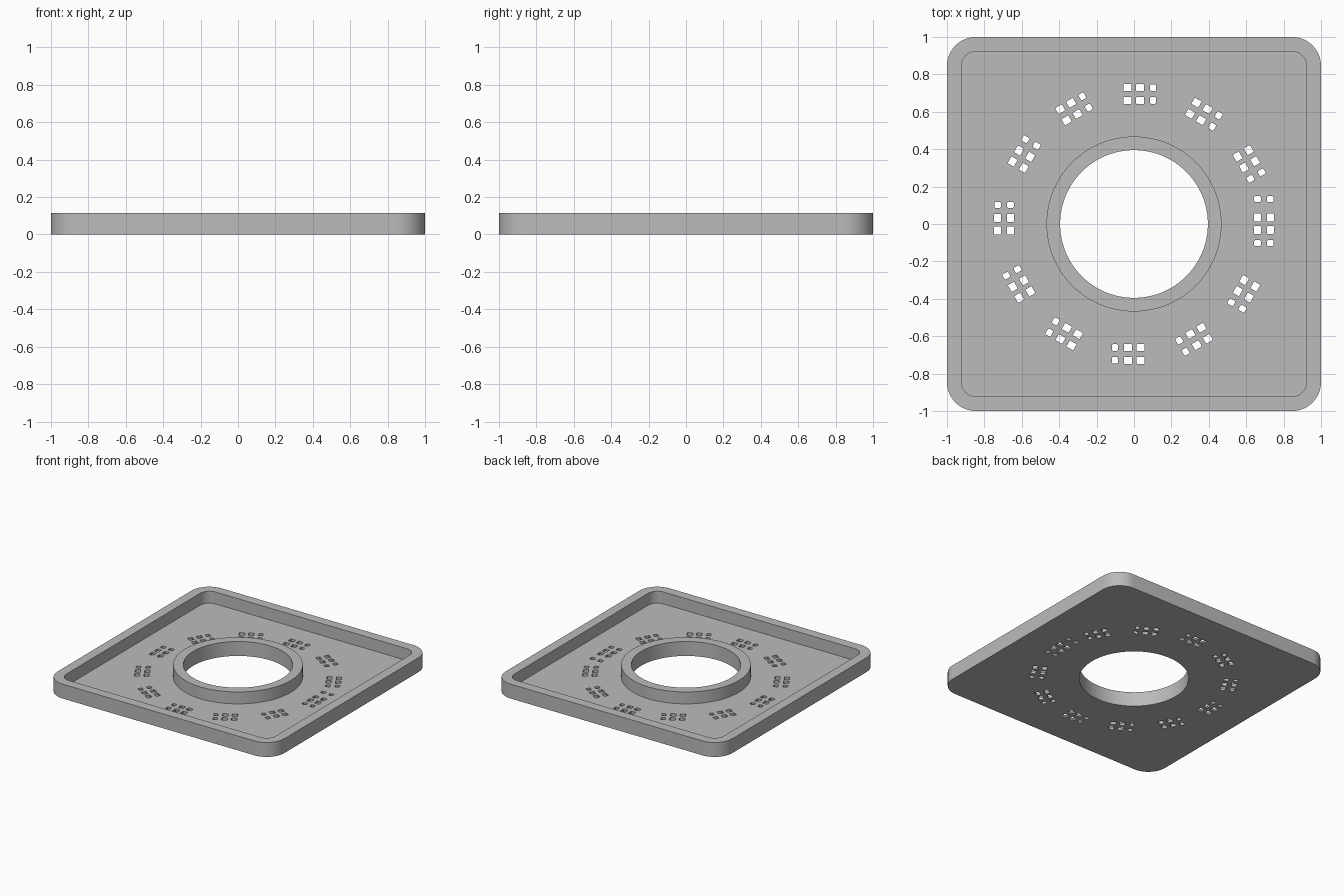
import bpy, bmesh
from math import sin, cos, pi, radians
from mathutils import Vector, Matrix

if "Cube" in bpy.data.objects:
    bpy.data.objects.remove(bpy.data.objects["Cube"])

HEIGHT = 0.115
FLOOR = 0.02


def rounded_rect(half_x, half_y, radius, steps):
    """Counter-clockwise outline of a rectangle with rounded corners."""
    points = []
    for i, (sx, sy) in enumerate([(1, 1), (-1, 1), (-1, -1), (1, -1)]):
        corner = Vector((sx * (half_x - radius), sy * (half_y - radius)))
        for k in range(steps + 1):
            a = (i + k / steps) * pi / 2
            points.append(corner + radius * Vector((cos(a), sin(a))))
    return points


def circle(radius, sides=96):
    return [radius * Vector((cos(2 * pi * i / sides), sin(2 * pi * i / sides)))
            for i in range(sides)]


def extruded(name, loops, z0, z1):
    """Solid from an outer outline and inner hole outlines."""
    bm = bmesh.new()
    for loop in loops:
        verts = [bm.verts.new((p.x, p.y, z0)) for p in loop]
        for a, b in zip(verts, verts[1:] + verts[:1]):
            bm.edges.new((a, b))
    bmesh.ops.triangle_fill(bm, edges=bm.edges[:], use_beauty=True)
    top = bmesh.ops.extrude_face_region(bm, geom=bm.faces[:], use_keep_orig=True)
    moved = [g for g in top["geom"] if isinstance(g, bmesh.types.BMVert)]
    bmesh.ops.translate(bm, verts=moved, vec=(0, 0, z1 - z0))
    bmesh.ops.recalc_face_normals(bm, faces=bm.faces[:])
    mesh = bpy.data.meshes.new(name)
    bm.to_mesh(mesh)
    bm.free()
    obj = bpy.data.objects.new(name, mesh)
    bpy.context.collection.objects.link(obj)
    return obj


# Small slots: two square pairs and one narrower pair per cluster
big_slot = rounded_rect(0.021, 0.019, 0.003, 1)
small_slot = rounded_rect(0.016, 0.018, 0.007, 2)


def slot_pair(outline, along, angle):
    turn = Matrix.Rotation(-angle, 2)
    return [[turn @ (p + Vector((along, r))) for p in outline] for r in (0.66, 0.729)]


slots = []
for i in range(12):
    angle = radians(30 * i)
    slots += slot_pair(big_slot, -0.035, angle)
    slots += slot_pair(big_slot, 0.033, angle)
    slots += slot_pair(small_slot, 0.102, angle)
# Extra narrow pair on the right-hand cluster
slots += slot_pair(small_slot, -0.133, pi / 2)

# Plate with central opening and slots, then the pocket between rim and collar
tray = extruded("tray", [rounded_rect(1, 1, 0.155, 14), circle(0.395)] + slots, 0, HEIGHT)
pocket = extruded("pocket_cutter",
                  [rounded_rect(0.923, 0.923, 0.08, 10), circle(0.468)], FLOOR, 0.3)
pocket.hide_render = True

cut = tray.modifiers.new("pocket", "BOOLEAN")
cut.operation = "DIFFERENCE"
cut.solver = "EXACT"
cut.object = pocket
bpy.ops.object.select_all(action="DESELECT")
tray.select_set(True)
bpy.context.view_layer.objects.active = tray
bpy.ops.object.modifier_apply(modifier=cut.name)
bpy.data.objects.remove(pocket)

# Plain grey finish
grey = bpy.data.materials.new("plain grey")
grey.use_nodes = True
colour = (0.5, 0.5, 0.5, 1)
grey.diffuse_color = colour
grey.node_tree.nodes["Principled BSDF"].inputs["Base Color"].default_value = colour
tray.data.materials.clear()
tray.data.materials.append(grey)
bpy.ops.object.shade_smooth_by_angle(angle=radians(30))
